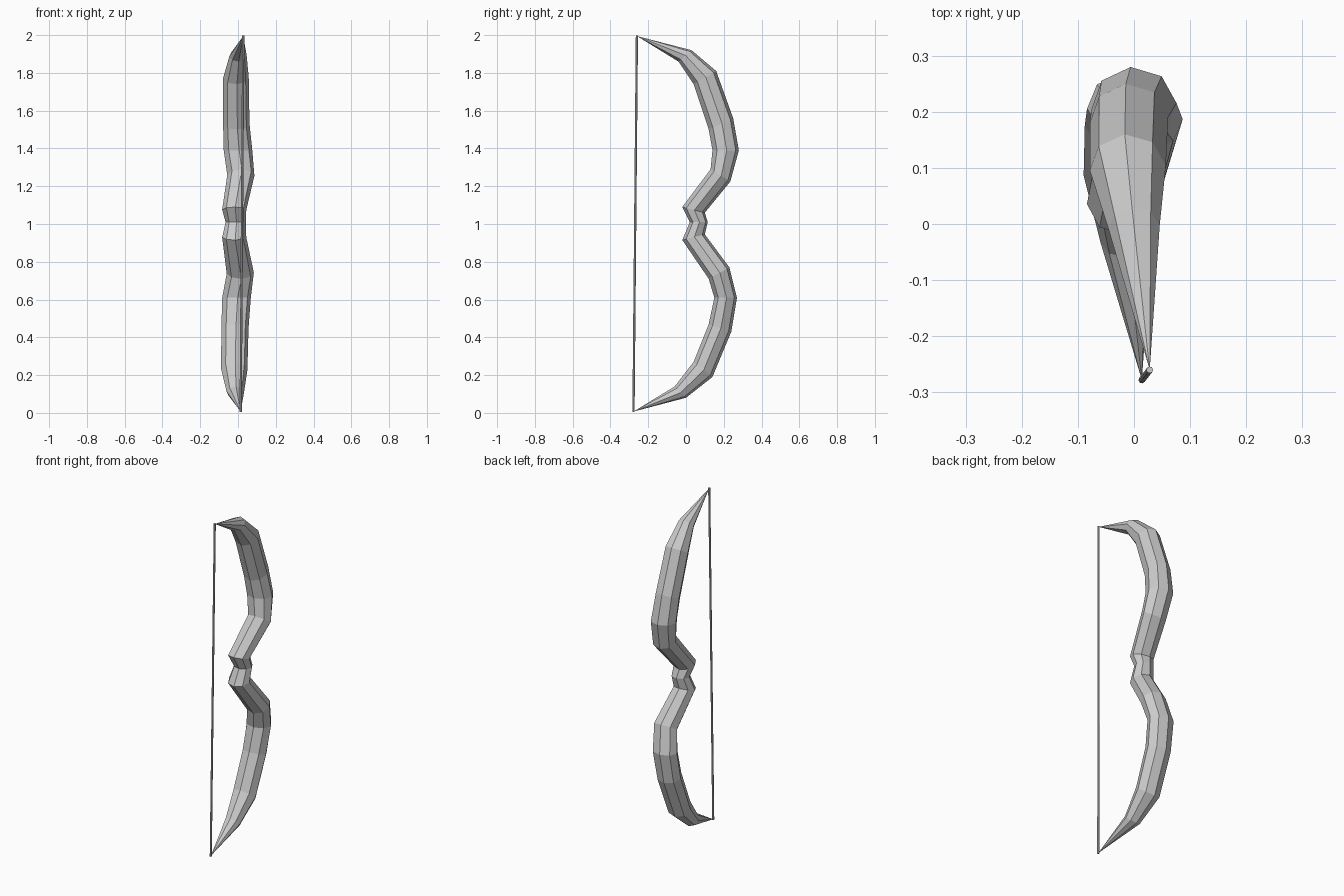
import bpy, bmesh, math
from mathutils import Vector

if "Cube" in bpy.data.objects:
    bpy.data.objects.remove(bpy.data.objects["Cube"])

SIDES = 8
TOP = Vector((0.028, -0.26, 1.995))
BOTTOM = Vector((0.014, -0.278, 0.007))

# Stave stations: inner (y, z), outer (y, z), x centre, x half width
stations = [
    (-0.04, 1.86, 0.03, 1.92, 0.000, 0.046),
    (0.04, 1.74, 0.16, 1.81, -0.011, 0.068),
    (0.12, 1.50, 0.25, 1.56, -0.009, 0.070),
    (0.14, 1.39, 0.28, 1.39, 0.000, 0.076),
    (0.13, 1.29, 0.235, 1.225, 0.015, 0.072),
    (-0.02, 1.09, 0.10, 1.06, -0.020, 0.064),
    (0.02, 1.01, 0.115, 1.01, -0.012, 0.054),
    (-0.02, 0.915, 0.10, 0.945, -0.020, 0.064),
    (0.12, 0.71, 0.23, 0.77, 0.012, 0.072),
    (0.15, 0.61, 0.27, 0.61, -0.008, 0.076),
    (0.12, 0.47, 0.24, 0.43, -0.016, 0.072),
    (0.04, 0.27, 0.14, 0.19, -0.020, 0.070),
    (-0.06, 0.14, 0.00, 0.08, -0.014, 0.046),
]


def make_object(name, bm):
    bmesh.ops.recalc_face_normals(bm, faces=bm.faces)
    me = bpy.data.meshes.new(name)
    bm.to_mesh(me)
    bm.free()
    ob = bpy.data.objects.new(name, me)
    bpy.context.collection.objects.link(ob)
    return ob


# Bow stave: octagonal sweep closing to a point at both ends
bm = bmesh.new()
rings = []
for iy, iz, oy, oz, cx, hw in stations:
    centre = Vector((cx, (iy + oy) / 2, (iz + oz) / 2))
    depth = Vector((0, oy - iy, oz - iz)) / 2
    ring = []
    for k in range(SIDES):
        a = 2 * math.pi * k / SIDES - 0.08
        ring.append(bm.verts.new(centre + depth * math.cos(a) + Vector((hw * math.sin(a), 0, 0))))
    rings.append(ring)
for r, s in zip(rings, rings[1:]):
    for k in range(SIDES):
        j = (k + 1) % SIDES
        bm.faces.new((r[k], r[j], s[j], s[k]))
for ring, tip in ((rings[0], TOP), (rings[-1], BOTTOM)):
    v = bm.verts.new(tip)
    for k in range(SIDES):
        bm.faces.new((ring[k], ring[(k + 1) % SIDES], v))
make_object("bow_stave", bm)

# Bowstring: thin rod from tip to tip
bm = bmesh.new()
bmesh.ops.create_cone(bm, cap_ends=True, segments=8, radius1=0.006, radius2=0.006,
                      depth=(TOP - BOTTOM).length + 0.005)
string = make_object("bowstring", bm)
string.location = (TOP + BOTTOM) / 2
string.rotation_mode = 'QUATERNION'
string.rotation_quaternion = (TOP - BOTTOM).to_track_quat('Z', 'Y')
